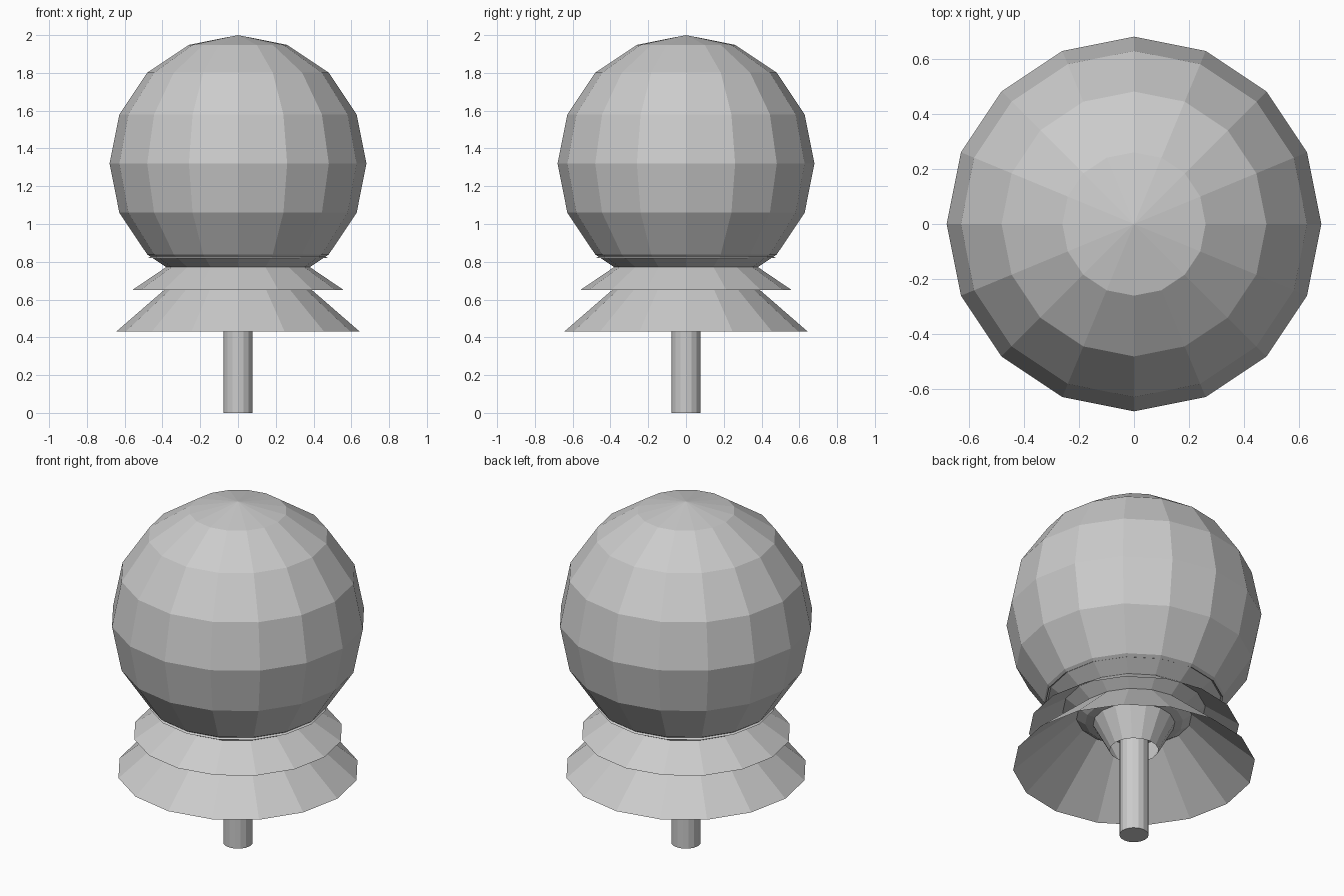
import bpy, bmesh
from math import cos, sin, pi

if "Cube" in bpy.data.objects:
    bpy.data.objects.remove(bpy.data.objects["Cube"])

SIDES = 16


def lathe(name, profile, cap_bottom=False):
    """Flat-faced surface of revolution from (radius, z) points, bottom to top or top to bottom."""
    bm = bmesh.new()
    rings = []
    for r, z in profile:
        if r == 0:
            rings.append([bm.verts.new((0, 0, z))] * SIDES)
        else:
            rings.append([bm.verts.new((r * cos(2 * pi * i / SIDES),
                                        r * sin(2 * pi * i / SIDES), z))
                          for i in range(SIDES)])
    for low, high in zip(rings, rings[1:]):
        for i in range(SIDES):
            j = (i + 1) % SIDES
            corners = dict.fromkeys((low[i], low[j], high[j], high[i]))
            bm.faces.new(list(corners))
    if cap_bottom:
        bm.faces.new(rings[0][::-1])
    mesh = bpy.data.meshes.new(name)
    bm.to_mesh(mesh)
    bm.free()
    obj = bpy.data.objects.new(name, mesh)
    bpy.context.collection.objects.link(obj)
    return obj


# Round faceted crown
bpy.ops.mesh.primitive_uv_sphere_add(segments=SIDES, ring_count=8, radius=0.68,
                                     location=(0, 0, 1.32))
bpy.context.object.name = "round_crown"

# Trunk running up into the crown
lathe("trunk", [(0.078, 0), (0.078, 0.95)], cap_bottom=True)

# Open skirts stacked under the crown
skirts = {"lower_skirt": (0.645, 0.43, 0.99),
          "middle_skirt": (0.56, 0.65, 1.03),
          "upper_skirt": (0.475, 0.82, 1.12)}
for name, (radius, rim, apex) in skirts.items():
    lathe(name, [(radius, rim), (0, apex)])

# Inner funnel flaring upward, its rim just touching the crown
lathe("inner_funnel", [(0.13, 0.52), (0.645, 1.476)])
